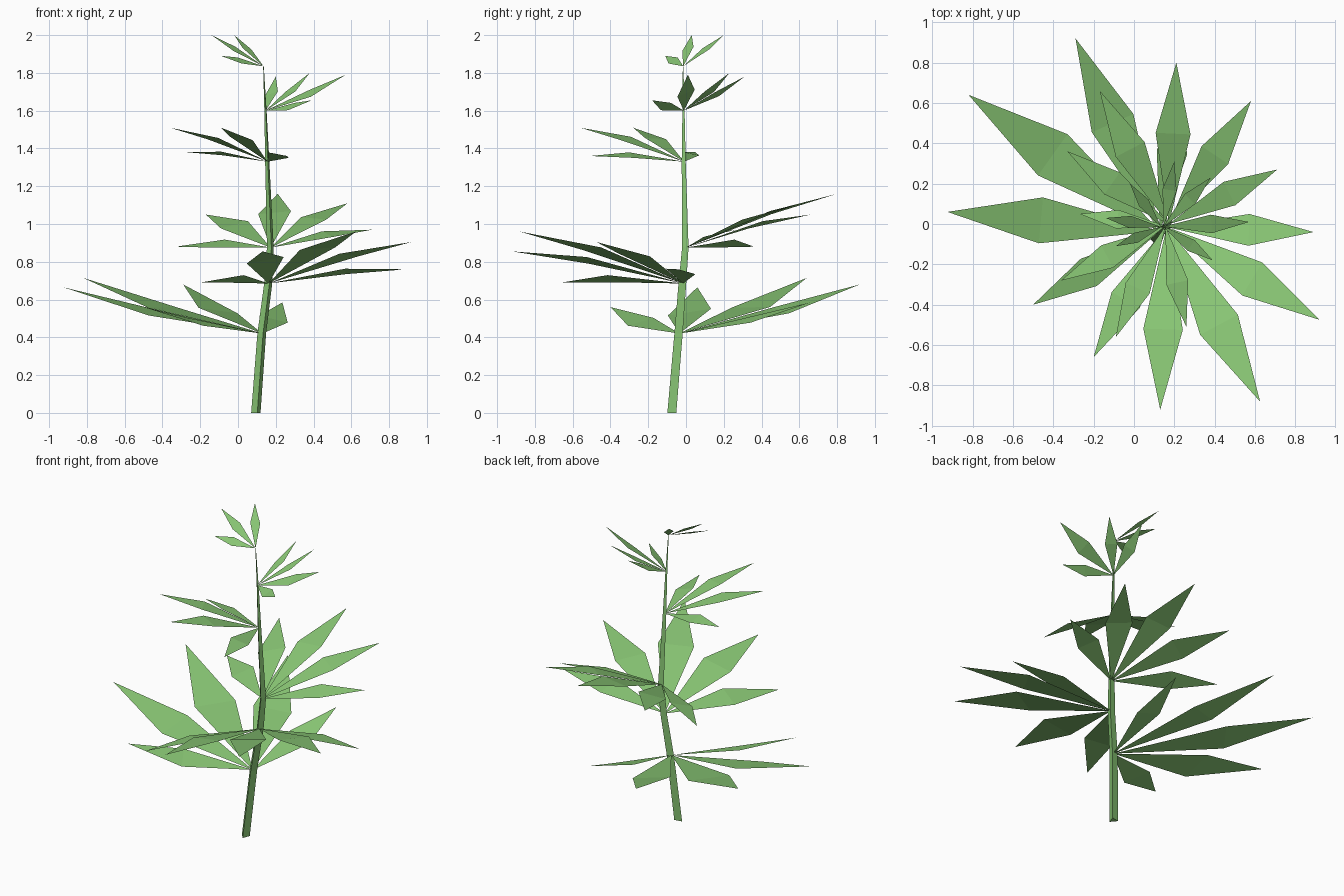
import bpy, bmesh, math
from mathutils import Vector

if "Cube" in bpy.data.objects:
    bpy.data.objects.remove(bpy.data.objects["Cube"])

green = bpy.data.materials.new("leaf green")
green.diffuse_color = (0.255, 0.58, 0.18, 1)
green.use_nodes = True
green.node_tree.nodes["Principled BSDF"].inputs["Base Color"].default_value = green.diffuse_color


def finish(bm, name):
    mesh = bpy.data.meshes.new(name)
    bm.to_mesh(mesh)
    bm.free()
    mesh.materials.append(green)
    bpy.context.collection.objects.link(bpy.data.objects.new(name, mesh))


# Stem: three-sided tapering tube through the leaf nodes (x, y, z, radius)
path = [(0.097, -0.07, 0, 0.029), (0.128, -0.035, 0.42, 0.027), (0.162, -0.015, 0.685, 0.025),
        (0.173, 0.0, 0.875, 0.021), (0.156, -0.01, 1.33, 0.013),
        (0.146, -0.012, 1.6, 0.007), (0.135, -0.015, 1.835, 0.002)]
bm = bmesh.new()
rings = []
for x, y, z, r in path:
    rings.append([bm.verts.new((x + r * math.cos(math.radians(a)), y + r * math.sin(math.radians(a)), z))
                  for a in (-80, 40, 160)])
for lo, hi in zip(rings, rings[1:]):
    for i in range(3):
        j = (i + 1) % 3
        bm.faces.new((lo[i], lo[j], hi[j], hi[i]))
bm.faces.new(rings[0][::-1])
bm.faces.new(rings[-1])
finish(bm, "stem")


# Fan leaf: pointed leaflets from one node, rolled with the common tilt of the fan
# and bent across the middle (bend > 0 arches up, bend < 0 sags)
def fan_leaf(name, base, bend, tips):
    base = Vector(base)
    rays = [Vector(t) - base for t in tips]
    sxx = sum(d.x * d.x for d in rays)
    syy = sum(d.y * d.y for d in rays)
    sxy = sum(d.x * d.y for d in rays)
    sxz = sum(d.x * d.z for d in rays)
    syz = sum(d.y * d.z for d in rays)
    det = sxx * syy - sxy * sxy
    gx, gy = (sxz * syy - syz * sxy) / det, (syz * sxx - sxz * sxy) / det
    bm = bmesh.new()
    for d in rays:
        side = Vector((-d.y, d.x, 0)) * 0.108
        side.z = gx * side.x + gy * side.y
        mid = base + d * 0.56 + Vector((0, 0, bend * d.length))
        root, right, tip, left = [bm.verts.new(p) for p in (base, mid - side, base + d, mid + side)]
        bm.faces.new((root, right, left))
        bm.faces.new((right, tip, left))
    finish(bm, name)


leaves = [
    (-0.022, [(-0.82, 0.64, 0.715), (-0.925, 0.06, 0.665), (-0.29, 0.92, 0.68), (-0.5, -0.4, 0.56),
              (0.235, 0.66, 0.585)]),
    (0.03, [(0.625, -0.88, 0.96), (0.92, -0.475, 0.905), (0.13, -0.92, 0.855), (0.89, -0.04, 0.76),
            (-0.2, -0.66, 0.69)]),
    (0.03, [(0.21, 0.80, 1.16), (0.58, 0.61, 1.11), (0.71, 0.27, 0.97), (-0.17, 0.66, 1.05),
            (-0.33, 0.36, 0.88)]),
    (0.035, [(-0.36, -0.28, 1.51), (-0.09, -0.56, 1.51), (-0.27, 0.05, 1.38), (0.26, -0.51, 1.36)]),
    (-0.03, [(0.57, 0.01, 1.79), (0.38, 0.23, 1.80), (0.2, 0.31, 1.78), (0.39, -0.18, 1.655)]),
    (0.0, [(-0.02, 0.2, 2.0), (-0.14, 0.03, 2.0), (-0.09, -0.11, 1.89)]),
]
for i, (bend, tips) in enumerate(leaves):
    fan_leaf(f"fan_leaf_{i + 1}", path[i + 1][:3], bend, tips)
